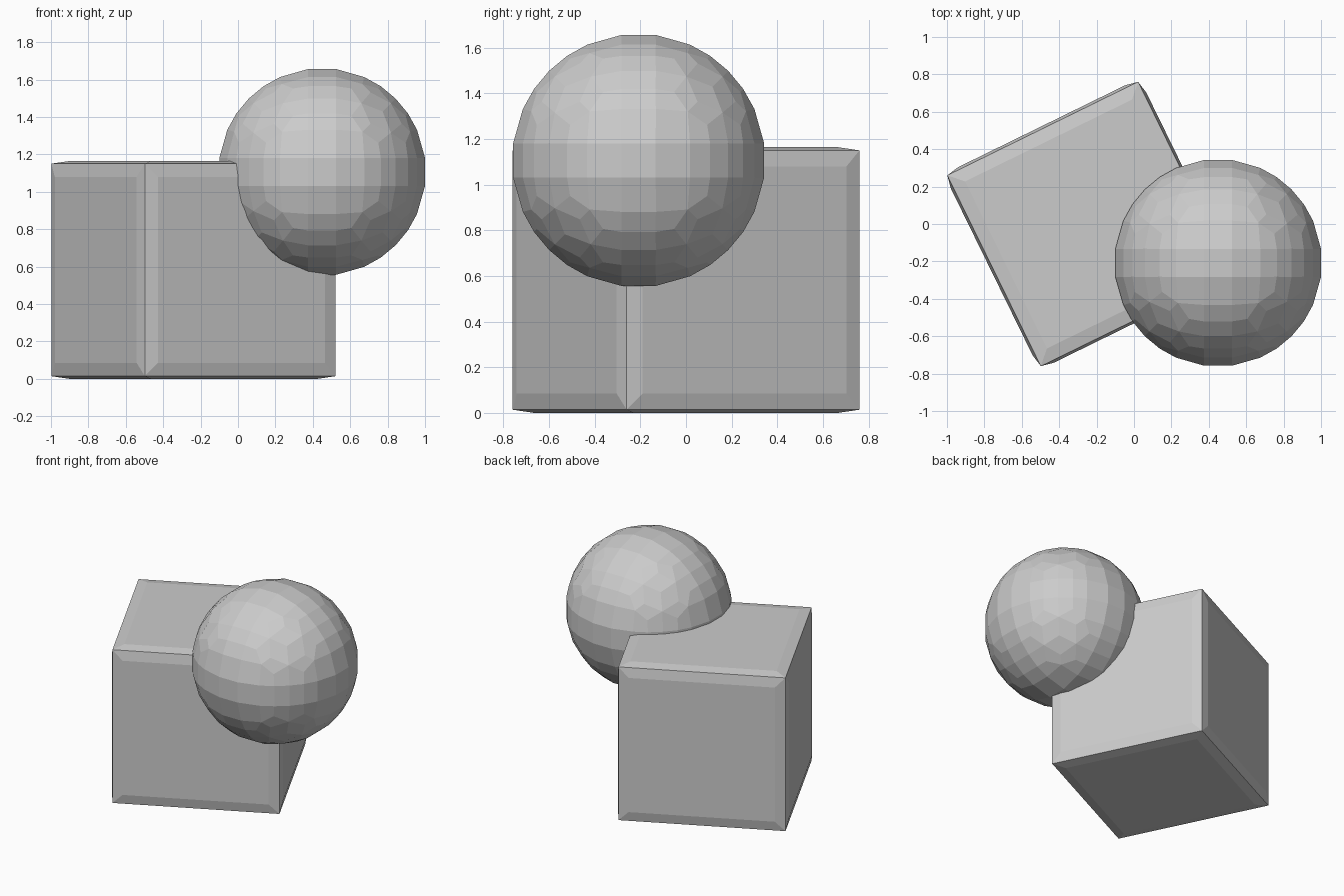
import bpy, bmesh, math
from mathutils import Vector

if "Cube" in bpy.data.objects:
    bpy.data.objects.remove(bpy.data.objects["Cube"])

SIDE, INSET, PUFF = 1.136, 0.1, 0.014
RADIUS, VOXEL = 0.56, 0.147


def apply(ob, name):
    bpy.context.view_layer.objects.active = ob
    bpy.ops.object.modifier_apply(modifier=name)


# Turned block: cube whose faces are inset and slightly raised
bm = bmesh.new()
bmesh.ops.create_cube(bm, size=SIDE)
bmesh.ops.inset_individual(bm, faces=bm.faces[:], thickness=INSET, depth=PUFF)
mesh = bpy.data.meshes.new("block_with_ball")
bm.to_mesh(mesh)
bm.free()
block = bpy.data.objects.new("block_with_ball", mesh)
bpy.context.collection.objects.link(block)
block.location = (-0.238, 0, SIDE / 2 + PUFF)
block.rotation_euler.z = math.atan2(0.5, 1.02)

# Faceted ball: sphere remeshed on a coarse grid
bpy.ops.mesh.primitive_ico_sphere_add(subdivisions=5, radius=RADIUS,
                                      location=(0.45, -0.2075, 1.106))
ball = bpy.context.object
ball.name = "ball_cutter"
mod = ball.modifiers.new("grid", "REMESH")
mod.mode = "VOXEL"
mod.voxel_size = VOXEL
apply(ball, "grid")
for v in ball.data.vertices:
    v.co = v.co.normalized() * RADIUS
ball.data.shade_flat()

# Fuse the ball into the corner of the block
mod = block.modifiers.new("fuse", "BOOLEAN")
mod.operation = "UNION"
mod.solver = "EXACT"
mod.object = ball
apply(block, "fuse")
bpy.data.objects.remove(ball)
block.data.shade_flat()
